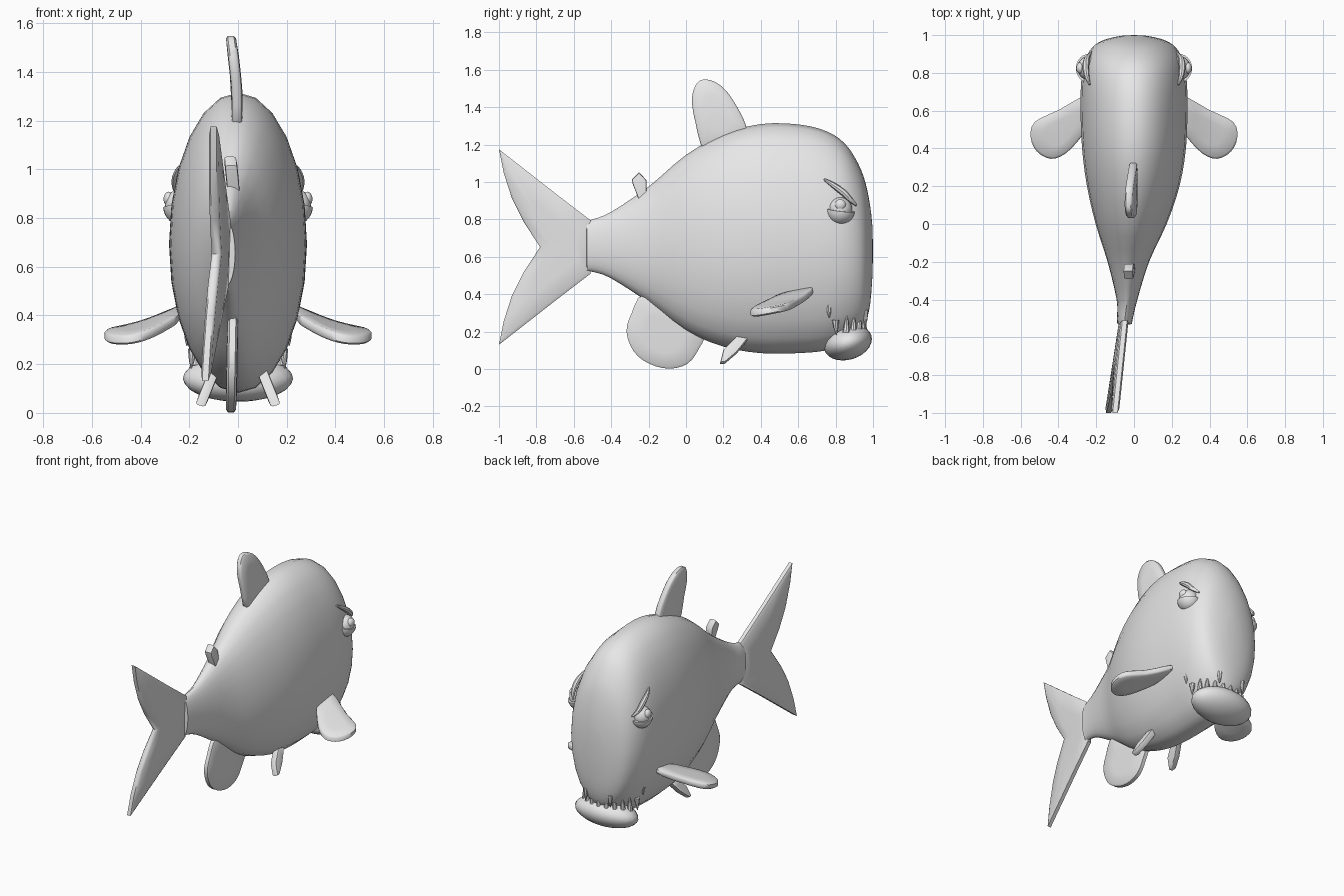
import bpy, bmesh, math
from mathutils import Vector, Matrix

if "Cube" in bpy.data.objects:
    bpy.data.objects.remove(bpy.data.objects["Cube"])

grey = bpy.data.materials.new("plain grey")
grey.diffuse_color = (0.8, 0.8, 0.8, 1)
grey.use_nodes = True
grey.node_tree.nodes["Principled BSDF"].inputs["Base Color"].default_value = grey.diffuse_color


def finish(name, bm, angle=40):
    bmesh.ops.recalc_face_normals(bm, faces=bm.faces[:])
    me = bpy.data.meshes.new(name)
    bm.to_mesh(me)
    bm.free()
    me.materials.append(grey)
    ob = bpy.data.objects.new(name, me)
    bpy.context.collection.objects.link(ob)
    bpy.ops.object.select_all(action='DESELECT')
    ob.select_set(True)
    bpy.context.view_layer.objects.active = ob
    bpy.ops.object.shade_smooth_by_angle(angle=math.radians(angle))
    return ob


def loft(name, rings, start, end, angle=40):
    """Skin a list of point rings and close both ends onto a pole."""
    bm = bmesh.new()
    vs = [[bm.verts.new(p) for p in r] for r in rings]
    n = len(vs[0])
    for a, b in zip(vs, vs[1:]):
        for i in range(n):
            j = (i + 1) % n
            bm.faces.new((a[i], a[j], b[j], b[i]))
    for ring, pole in ((vs[0], start), (vs[-1], end)):
        p = bm.verts.new(pole)
        for i in range(n):
            bm.faces.new((ring[i], ring[(i + 1) % n], p))
    return finish(name, bm, angle)


def smooth(pts, steps, closed):
    """Catmull-Rom subdivision of a list of tuples."""
    n, out = len(pts), []
    for i in range(n if closed else n - 1):
        if closed:
            q = [pts[(i + k) % n] for k in (-1, 0, 1, 2)]
        else:
            q = [pts[min(max(i + k, 0), n - 1)] for k in (-1, 0, 1, 2)]
        for s in range(steps):
            t = s / steps
            out.append(tuple(0.5 * (2 * b + (c - a) * t + (2 * a - 5 * b + 4 * c - d) * t * t
                                    + (3 * b - a - 3 * c + d) * t ** 3) for a, b, c, d in zip(*q)))
    if not closed:
        out.append(pts[-1])
    return out


def fin(name, outline, place, half=0.023, centre=None, round_steps=3):
    """Soft-edged slab; place(u, v, h) maps the outline into space."""
    pts = smooth(outline, round_steps, True) if round_steps else outline
    c = centre or tuple(sum(p[k] for p in pts) / len(pts) for k in (0, 1))
    rings = []
    for scale, h in ((0.5, -1), (0.93, -0.9), (1, -0.55), (1, 0.55), (0.93, 0.9), (0.5, 1)):
        rings.append([place(c[0] + (u - c[0]) * scale, c[1] + (v - c[1]) * scale, h * half)
                      for u, v in pts])
    return loft(name, rings, place(*c, -half), place(*c, half), 50)


def ball(name, loc, size, rot=None, cut=None):
    bm = bmesh.new()
    bmesh.ops.create_uvsphere(bm, u_segments=24, v_segments=14, radius=1)
    m = Matrix.Translation(loc) @ (rot or Matrix()) @ Matrix.Diagonal((*size, 1))
    bmesh.ops.transform(bm, matrix=m, verts=bm.verts[:])
    if cut:  # keep only the part below a plane through the centre
        bmesh.ops.bisect_plane(bm, geom=bm.verts[:] + bm.edges[:] + bm.faces[:],
                               plane_co=loc, plane_no=cut, clear_outer=True)
        bmesh.ops.holes_fill(bm, edges=[e for e in bm.edges if e.is_boundary])
    return finish(name, bm)


def tooth(name, base, tip, r):
    base, tip = Vector(base), Vector(tip)
    q = (tip - base).to_track_quat('Z', 'Y')
    ring = lambda c, k: [c + q @ Vector((k * math.cos(a * math.tau / 8), k * math.sin(a * math.tau / 8), 0))
                         for a in range(8)]
    return loft(name, [ring(base, r), ring(base.lerp(tip, 0.6), r * 0.6), ring(tip, r * 0.12)], base, tip)


# Body: y, bottom, top, half width, centre x
stations = [(-0.53, 0.52, 0.79, 0.038, -0.05), (-0.50, 0.52, 0.80, 0.042, -0.048),
            (-0.40, 0.485, 0.84, 0.055, -0.037), (-0.20, 0.355, 0.975, 0.11, -0.03),
            (0.0, 0.205, 1.145, 0.188, -0.015), (0.20, 0.12, 1.255, 0.245, -0.004),
            (0.40, 0.085, 1.31, 0.275, 0), (0.60, 0.085, 1.308, 0.283, 0),
            (0.75, 0.10, 1.272, 0.28, 0), (0.85, 0.14, 1.205, 0.265, 0),
            (0.92, 0.19, 1.10, 0.233, 0), (0.96, 0.245, 0.995, 0.19, 0),
            (0.985, 0.35, 0.87, 0.125, 0), (0.997, 0.50, 0.76, 0.06, 0)]
rings = []
for y, lo, hi, w, cx in smooth(stations, 3, False):
    rings.append([(cx + w * math.sin(k * math.tau / 24), y,
                   (lo + hi) / 2 + (hi - lo) / 2 * math.cos(k * math.tau / 24)) for k in range(24)])
loft("body", rings, (-0.05, -0.535, 0.655), (0, 1.0, 0.63))

# Tail fin, swept to one side
upper = [(-0.51, 0.795), (-0.68, 0.925), (-0.84, 1.05), (-1.0, 1.175), (-0.975, 1.05),
         (-0.93, 0.91), (-0.87, 0.79), (-0.78, 0.652)]
tail = upper + [(y, 1.305 - z) for y, z in upper[-2::-1]]
fin("tail_fin", tail, lambda y, z, h: (-0.055 + 0.13 * (y + 0.52) + 0.033 * (z - 0.65) + h, y, z),
    centre=(-0.66, 0.652), round_steps=0)

# Fins on the centre line
fin("dorsal_fin", [(0.11, 1.16), (0.05, 1.32), (0.032, 1.45), (0.06, 1.53), (0.11, 1.548),
                   (0.18, 1.52), (0.25, 1.44), (0.325, 1.29), (0.30, 1.2)],
    lambda y, z, h: (-0.004 - 0.2 * max(0, z - 1.3) ** 1.3 * 0.8 + h, y, z))
fin("anal_fin", [(-0.22, 0.40), (-0.29, 0.30), (-0.318, 0.20), (-0.28, 0.095), (-0.20, 0.03),
                 (-0.09, 0.002), (0.01, 0.03), (0.07, 0.11), (0.10, 0.2), (0.0, 0.32)],
    lambda y, z, h: (-0.025 + 0.02 * (z - 0.2) + h, y, z))
fin("small_back_fin", [(-0.285, 0.99), (-0.29, 1.015), (-0.25, 1.052), (-0.212, 1.01), (-0.21, 0.94),
                       (-0.25, 0.90)],
    lambda y, z, h: (-0.027 - 0.1 * (z - 1) + h, y, z), half=0.026, round_steps=0)

pectoral = [(0.24, 0.68), (0.40, 0.603), (0.525, 0.54), (0.547, 0.46), (0.515, 0.385), (0.44, 0.345),
            (0.36, 0.375), (0.28, 0.46), (0.24, 0.53)]
pelvic = [(0.183, 0.03), (0.20, 0.10), (0.275, 0.175), (0.335, 0.165), (0.27, 0.085), (0.205, 0.03)]

for s, side in ((1, "right"), (-1, "left")):
    # Paired fins
    fin("pectoral_fin_" + side, pectoral,
        lambda x, y, h: (s * x, y, 0.405 - 0.35 * (x - 0.28) + 0.6 * (x - 0.28) ** 2 + 0.2 * (y - 0.66) + h))
    fin("pelvic_fin_" + side, pelvic,
        lambda y, z, h: (s * (0.155 - 0.40 * (z - 0.03) + h), y, z + 0.3 * h), half=0.021, round_steps=0)

    # Eye with pupil, lower lid and slanted brow
    ball("eyeball_" + side, (s * 0.238, 0.825, 0.855), (0.062, 0.063, 0.063))
    ball("pupil_" + side, (s * 0.284, 0.825, 0.878), (0.022, 0.03, 0.03))
    ball("lower_lid_" + side, (s * 0.235, 0.825, 0.85), (0.073, 0.078, 0.078),
         cut=Vector((s * 0.1, 0.12, 1)))
    path = smooth([(0.236, 0.738, 1.015), (0.251, 0.785, 0.985), (0.255, 0.84, 0.945),
                   (0.248, 0.88, 0.905), (0.225, 0.912, 0.875)], 3, False)
    rings = []
    for i, (x, y, z) in enumerate(path):
        r = 0.005 + 0.013 * math.sin(math.pi * i / (len(path) - 1))
        rings.append([(s * (x + r * math.cos(a * math.tau / 8)), y + 0.6 * r * math.sin(a * math.tau / 8),
                       z + 0.8 * r * math.sin(a * math.tau / 8)) for a in range(8)])
    loft("brow_" + side, rings, rings[0][0], rings[-1][0])

    # Hanging fangs
    for k, (x, y, z, length) in enumerate([(0.205, 0.762, 0.35, 0.075), (0.187, 0.80, 0.262, 0.08),
                                           (0.09, 0.957, 0.315, 0.08)]):
        tooth(f"fang_{side}_{k}", (s * x, y, z), (s * (x + 0.005), y + 0.004, z - length), 0.019)

# Heavy lower lip
ball("lower_lip", (0, 0.865, 0.142), (0.226, 0.132, 0.092), Matrix.Rotation(math.radians(17), 4, 'X'))

# Row of small teeth along the lip
for k in range(9):
    a = math.radians(-68 + 17 * k)
    x, y = 0.185 * math.sin(a), 0.80 + 0.15 * math.cos(a)
    tooth(f"lip_tooth_{k}", (x, y, 0.195), (x, y + 0.004, 0.285), 0.019)
